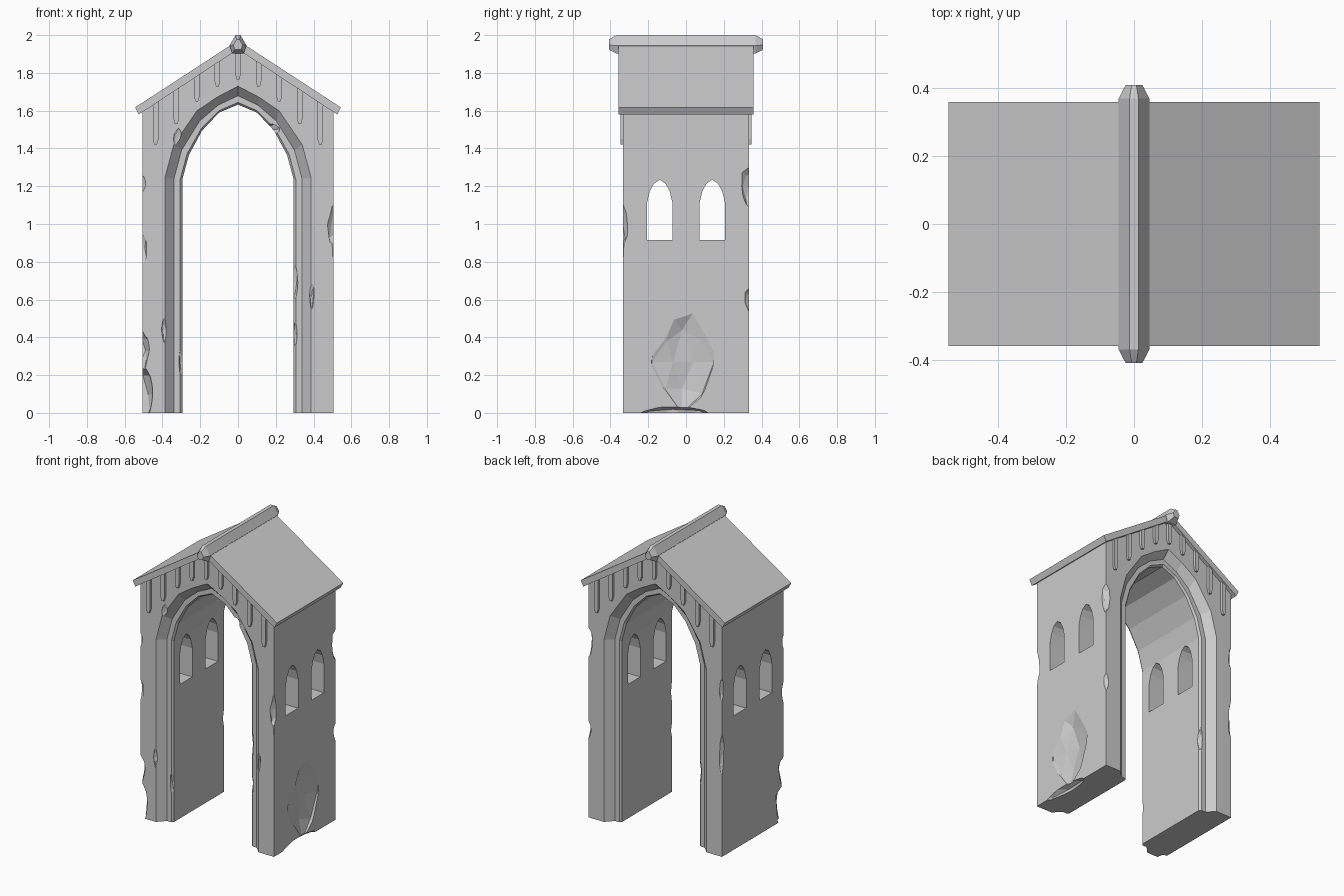
import bpy, bmesh, random
from mathutils import Vector

random.seed(7)
cube = bpy.data.objects.get("Cube")
if cube:
    bpy.data.objects.remove(cube)

stone = bpy.data.materials.new("grey stone")
stone.use_nodes = True
GREY = (0.6, 0.6, 0.6, 1)
stone.diffuse_color = GREY
stone.node_tree.nodes["Principled BSDF"].inputs["Base Color"].default_value = GREY


def loft(bm, rings):
    """Skin a closed solid through rings of equal length."""
    rows = [[bm.verts.new(p) for p in ring] for ring in rings]
    n = len(rows[0])
    for a, b in zip(rows, rows[1:]):
        for i in range(n):
            j = (i + 1) % n
            bm.faces.new((a[i], a[j], b[j], b[i]))
    bm.faces.new(rows[0])
    bm.faces.new(rows[-1])


def along_y(pts, y):
    return [(x, y, z) for x, z in pts]


def mirrored(half):
    """Half outline from the foot up to the centre, completed on the other side."""
    return half + [(-x, z) for x, z in reversed(half) if x > 0]


def finish(bm, name, cutter=False):
    bmesh.ops.recalc_face_normals(bm, faces=bm.faces[:])
    mesh = bpy.data.meshes.new(name)
    bm.to_mesh(mesh)
    bm.free()
    mesh.materials.append(stone)
    obj = bpy.data.objects.new(name, mesh)
    bpy.context.collection.objects.link(obj)
    if cutter:
        obj.hide_render = True
        obj.display_type = 'WIRE'
        obj.hide_set(True)
    return obj


def cut(target, cutter):
    mod = target.modifiers.new(cutter.name, 'BOOLEAN')
    mod.operation = 'DIFFERENCE'
    mod.solver = 'EXACT'
    mod.use_self = True
    mod.object = cutter


# Gabled wall block
bm = bmesh.new()
gable = mirrored([(0.505, 0), (0.505, 1.61), (0, 1.942)])
loft(bm, [along_y(gable, -0.333), along_y(gable, 0.333)])
walls = finish(bm, "gatehouse_walls")

# Pointed passage with a splayed, stepped edge at both ends
outer = [(0.387, -0.1), (0.387, 1.245), (0.34, 1.42), (0.217, 1.6), (0.11, 1.672), (0, 1.73)]
inner = [(0.295, -0.1), (0.295, 1.235), (0.26, 1.365), (0.19, 1.495), (0.1, 1.59), (0, 1.632)]


def arch(t):
    return mirrored([(a + (b - a) * t, c + (d - c) * t)
                     for (a, c), (b, d) in zip(outer, inner)])


steps = [(-0.4, 0), (-0.333, 0), (-0.283, 0.52), (-0.283, 0.88), (-0.27, 1)]
steps += [(-y, t) for y, t in reversed(steps)]
bm = bmesh.new()
loft(bm, [along_y(arch(t), y) for y, t in steps])
cut(walls, finish(bm, "passage_cutter", True))

# Two pointed windows through each side wall
window = mirrored([(0.068, 0.915), (0.068, 1.11), (0.052, 1.175), (0.03, 1.215), (0, 1.235)])
bm = bmesh.new()
for centre in (-0.139, 0.139):
    loft(bm, [[(x, centre + y, z) for y, z in window] for x in (-0.6, 0.6)])
cut(walls, finish(bm, "window_cutter", True))

# Worn places: centre and radii of each rough chip
chips = [
    # front corners
    ((0.52, -0.35, 1.0), (0.05, 0.05, 0.13)), ((0.52, -0.35, 0.87), (0.03, 0.03, 0.08)),
    ((-0.53, -0.35, 0.1), (0.09, 0.11, 0.2)), ((-0.53, -0.35, 0.33), (0.07, 0.08, 0.13)),
    ((-0.52, -0.35, 0.87), (0.045, 0.04, 0.09)), ((-0.52, -0.35, 1.21), (0.035, 0.04, 0.07)),
    # back corners
    ((0.52, 0.35, 1.2), (0.05, 0.06, 0.13)), ((0.52, 0.35, 0.59), (0.04, 0.045, 0.08)),
    ((-0.52, 0.35, 1.15), (0.04, 0.04, 0.1)), ((-0.52, 0.35, 0.7), (0.045, 0.045, 0.15)),
    # passage edges
    ((0.295, -0.29, 0.69), (0.025, 0.03, 0.1)), ((0.295, -0.29, 0.42), (0.02, 0.03, 0.09)),
    ((-0.295, -0.29, 0.27), (0.02, 0.025, 0.1)), ((0.39, -0.34, 0.62), (0.015, 0.02, 0.08)),
    ((-0.39, -0.34, 0.44), (0.015, 0.02, 0.07)), ((0.18, -0.28, 1.5), (0.05, 0.025, 0.03)),
    ((-0.32, -0.34, 1.45), (0.025, 0.02, 0.06)), ((-0.295, 0.29, 0.5), (0.02, 0.03, 0.1)),
    # hollow and crumbled foot on one side wall
    ((0.545, -0.02, 0.27), (0.075, 0.19, 0.29)), ((0.54, -0.07, -0.02), (0.08, 0.25, 0.07)),
]
bm = bmesh.new()
for centre, radii in chips:
    ball = bmesh.ops.create_icosphere(bm, subdivisions=2, radius=1)["verts"]
    for v in ball:
        rough = v.co * random.uniform(0.82, 1.12)
        v.co = Vector(centre) + Vector(r * c for r, c in zip(radii, rough))
cut(walls, finish(bm, "chip_cutter", True))

# Roof slabs
bm = bmesh.new()
roof = [(0.545, 1.617), (0, 1.972), (-0.545, 1.617), (-0.525, 1.58), (0, 1.925), (0.525, 1.58)]
loft(bm, [along_y(roof, -0.358), along_y(roof, 0.358)])
finish(bm, "roof")

# Ridge beam with tapered ends
ridge = [(0.013, 2.0), (0.045, 1.945), (0.03, 1.902), (-0.03, 1.902), (-0.045, 1.945), (-0.013, 2.0)]
bm = bmesh.new()
loft(bm, [along_y([(x * s, 1.95 + (z - 1.95) * s) for x, z in ridge], y)
          for y, s in ((-0.408, 0.55), (-0.368, 1), (0.368, 1), (0.408, 0.55))])
finish(bm, "ridge_beam")

# Hanging brackets under the gable edges
bm = bmesh.new()
for i, low in enumerate((1.765, 1.727, 1.648, 1.53, 1.42)):
    for side in ((1,) if i == 0 else (-1, 1)):
        x = side * i * 0.109
        top = 1.94 - 0.657 * abs(x)
        outline = [(x + dx, z) for dx, z in ((-0.015, top), (-0.015, low + 0.03), (-0.007, low),
                                             (0.007, low), (0.015, low + 0.03), (0.015, top))]
        for end in (-1, 1):
            loft(bm, [along_y(outline, end * 0.32), along_y(outline, end * 0.348)])
finish(bm, "gable_brackets")
